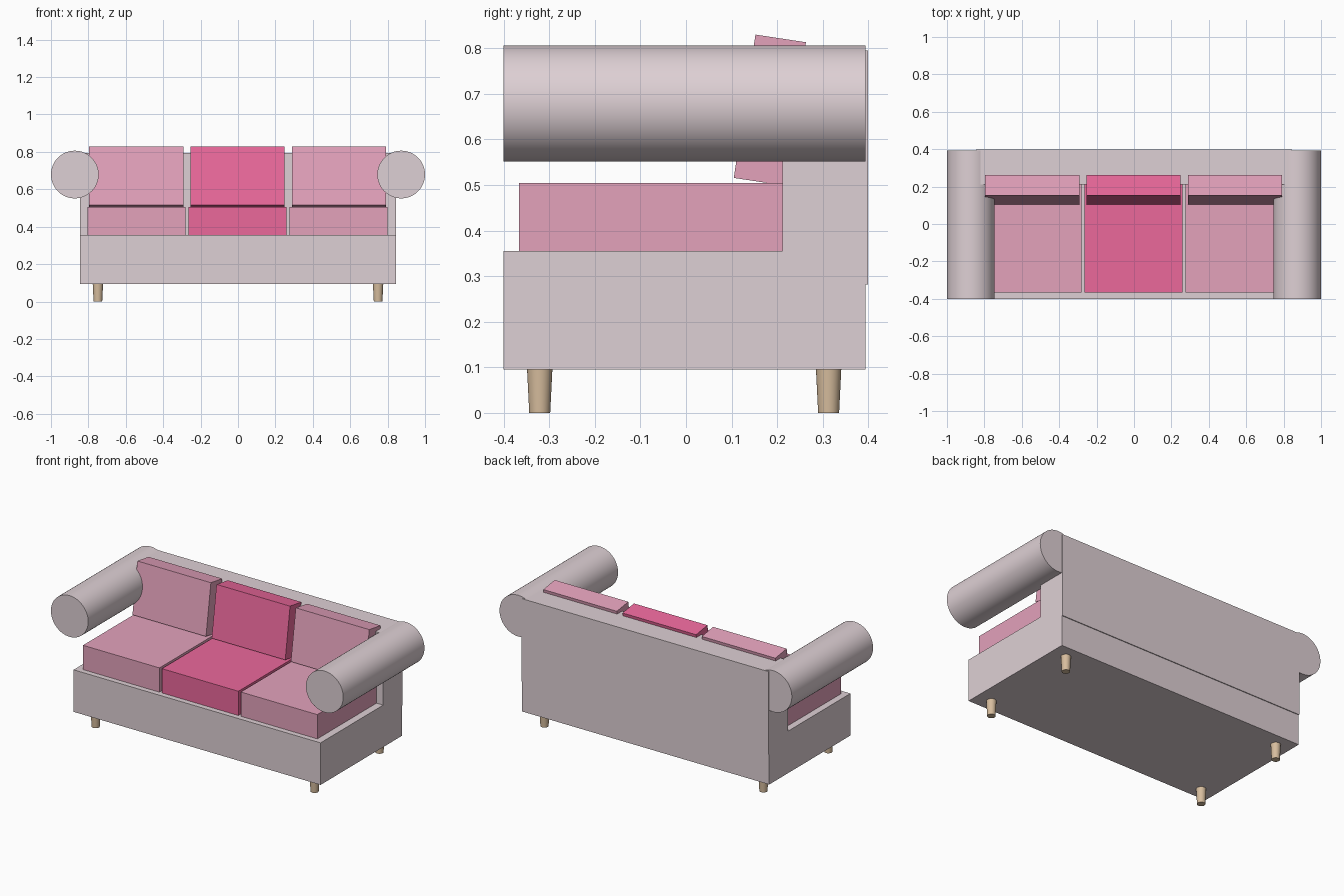
import bpy
from math import pi, radians

if "Cube" in bpy.data.objects:
    bpy.data.objects.remove(bpy.data.objects["Cube"])


def material(name, rgb):
    mat = bpy.data.materials.new(name)
    mat.diffuse_color = (*rgb, 1)
    mat.use_nodes = True
    mat.node_tree.nodes["Principled BSDF"].inputs["Base Color"].default_value = mat.diffuse_color
    return mat


FABRIC = material("pale_fabric", (0.73, 0.63, 0.66))
PINK = material("soft_pink", (0.77, 0.36, 0.50))
HOT_PINK = material("hot_pink", (0.83, 0.14, 0.33))
WOOD = material("light_wood", (0.68, 0.51, 0.34))


def box(name, center, size, mat, tilt=0.0):
    """Box with its dimensions baked in, optionally leaned back around x."""
    bpy.ops.mesh.primitive_cube_add(size=1, location=center)
    ob = bpy.context.object
    ob.name = name
    ob.scale = size
    bpy.ops.object.transform_apply(location=False, rotation=False, scale=True)
    ob.rotation_euler.x = tilt
    ob.data.materials.append(mat)
    return ob


def round_part(name, center, r_bottom, r_top, depth, mat, sides, rot=(0, 0, 0)):
    """Smooth-sided cylinder or tapered cone."""
    bpy.ops.mesh.primitive_cone_add(vertices=sides, radius1=r_bottom, radius2=r_top,
                                    depth=depth, location=center, rotation=rot)
    ob = bpy.context.object
    ob.name = name
    ob.data.materials.append(mat)
    bpy.ops.object.shade_smooth_by_angle(angle=radians(35))
    return ob


# Base and backrest
box("base", (0, -0.003, 0.225), (1.69, 0.794, 0.26), FABRIC)
box("backrest", (0, 0.3055, 0.5385), (1.69, 0.187, 0.513), FABRIC)

# Rolled arms and tapered legs
for side, sx in (("left", -1), ("right", 1)):
    round_part(f"{side}_arm", (sx * 0.8725, -0.003, 0.679), 0.1275, 0.1275, 0.794,
               FABRIC, 64, (pi / 2, 0, 0))
    for end, y in (("front", -0.321), ("back", 0.313)):
        round_part(f"{side}_{end}_leg", (sx * 0.749, y, 0.05), 0.023, 0.028, 0.1,
                   WOOD, 32)

# Seat cushions and leaning back cushions, the middle pair in a stronger pink
for label, i, mat in (("left", -1, PINK), ("middle", 0, HOT_PINK), ("right", 1, PINK)):
    box(f"{label}_seat_cushion", (-0.002 + i * 0.54, -0.0735, 0.43),
        (0.523, 0.587, 0.15), mat)
    box(f"{label}_back_cushion", (-0.002 + i * 0.542, 0.184, 0.6645),
        (0.503, 0.112, 0.318), mat, -radians(8.6))
